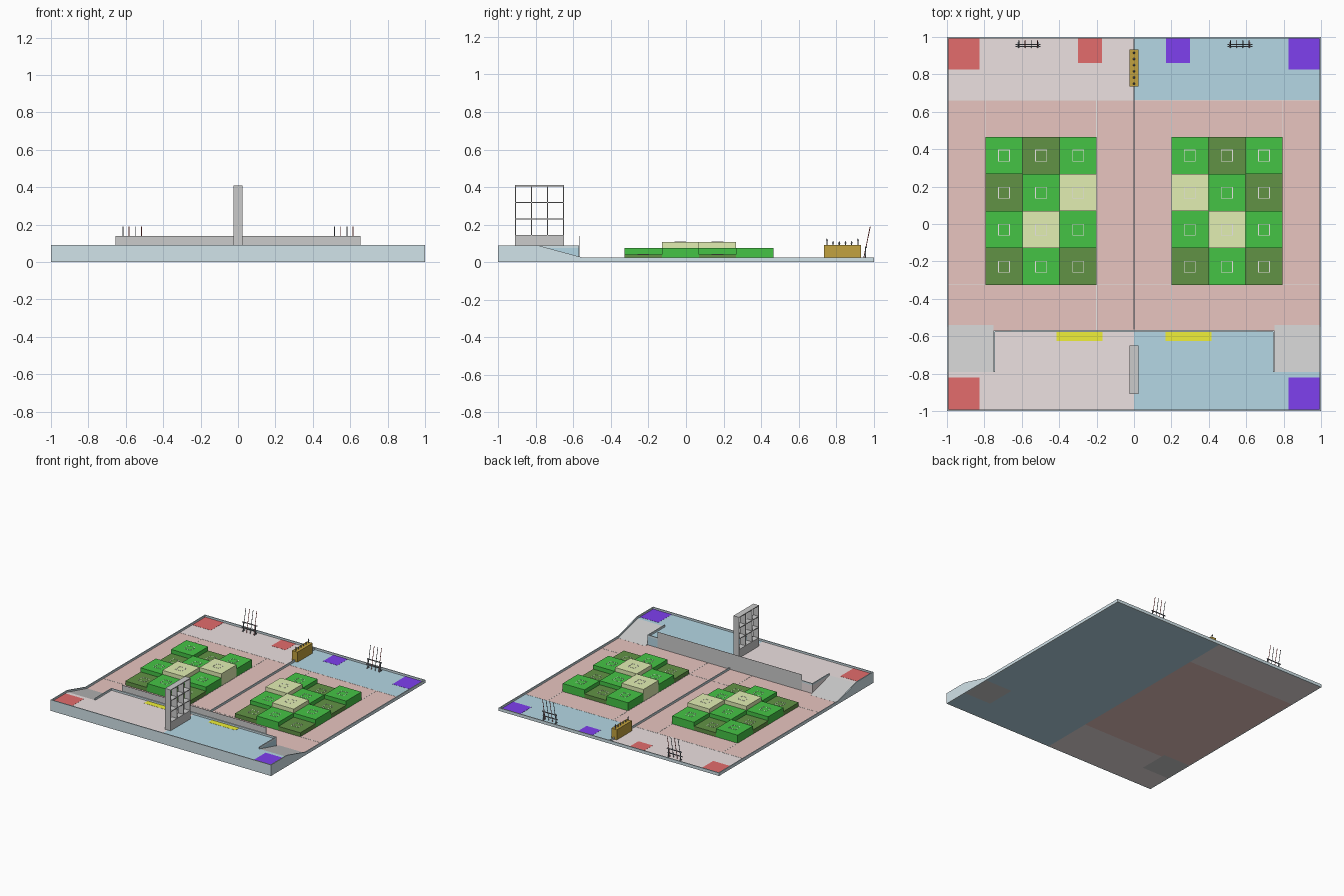
import bpy
from mathutils import Vector

if "Cube" in bpy.data.objects:
    bpy.data.objects.remove(bpy.data.objects["Cube"])


def material(name, r, g, b):
    m = bpy.data.materials.new(name)
    m.diffuse_color = (r, g, b, 1)
    m.use_nodes = True
    m.node_tree.nodes["Principled BSDF"].inputs["Base Color"].default_value = m.diffuse_color
    return m


CURB = material("curb_blue", .64, .77, .82)
BLUE = material("zone_blue", .46, .68, .78)
PINK = material("zone_pink", .84, .75, .75)
ROSE = material("floor_rose", .81, .56, .53)
RED = material("pad_red", .77, .15, .15)
INDIGO = material("pad_blue", .21, .05, .86)
YELLOW = material("strip_yellow", .87, .87, .04)
BROWN = material("wood_brown", .54, .36, .05)
DARK = material("metal_dark", .22, .25, .28)
RAMP = material("ramp_grey", .6, .6, .6)
LINE = material("line_white", .82, .8, .78)
GREENS = {"d": (.042, material("green_dark", .12, .29, .06)),
          "m": (.075, material("green_mid", .06, .55, .06)),
          "l": (.108, material("green_light", .76, .86, .45))}


def mesh(name, verts, faces, mat=None):
    me = bpy.data.meshes.new(name)
    me.from_pydata(verts, [], faces)
    me.update()
    ob = bpy.data.objects.new(name, me)
    bpy.context.collection.objects.link(ob)
    if mat:
        me.materials.append(mat)
    return ob


def prism(name, profile, xa, xb, mat=None):
    """Extrude a counter-clockwise (y, z) profile along x."""
    x0, x1 = sorted((xa, xb))
    n = len(profile)
    verts = [(x, y, z) for x in (x0, x1) for y, z in profile]
    faces = [tuple(reversed(range(n))), tuple(range(n, 2 * n))]
    faces += [(i, (i + 1) % n, n + (i + 1) % n, n + i) for i in range(n)]
    return mesh(name, verts, faces, mat)


def box(name, xa, xb, y0, y1, z0, z1, mat=None):
    return prism(name, [(y0, z0), (y1, z0), (y1, z1), (y0, z1)], xa, xb, mat)


def rod(name, a, b, r, mat=None, r2=None):
    a, b = Vector(a), Vector(b)
    d = b - a
    bpy.ops.mesh.primitive_cone_add(vertices=8, radius1=r, radius2=r if r2 is None else r2,
                                    depth=d.length, location=(a + b) / 2)
    ob = bpy.context.object
    ob.name = name
    ob.rotation_euler = d.to_track_quat('Z', 'Y').to_euler()
    if mat:
        ob.data.materials.append(mat)


def frame(name, x, y, z, half, w, mat):
    """Flat square outline."""
    h, i, t = half, half - w, .001
    box(name, x - h, x + h, y - h, y - i, z, z + t, mat)
    box(name, x - h, x + h, y + i, y + h, z, z + t, mat)
    box(name, x - h, x - i, y - i, y + i, z, z + t, mat)
    box(name, x + i, x + h, y - i, y + i, z, z + t, mat)


FLOOR, DECK, T = .009, .075, .008   # floor top, platform top, curb thickness
PATTERN = ["mdm", "lmd", "mlm", "dmd"]   # right half, back row first
SIDE = [(-1, 0), (1, 0), (1, .025), (-.55, .025), (-.79, .09), (-1, .09)]

for s in (-1, 1):
    zone = PINK if s < 0 else BLUE
    pad = RED if s < 0 else INDIGO

    # floor and back zone
    if s < 0:
        box("floor", 0, -.992, -.57, .66, 0, FLOOR, ROSE)
    else:
        box("floor_base", 0, .992, -.57, .66, 0, FLOOR - .002, BLUE)
        box("floor", 0, .992, -.57, .66, FLOOR - .002, FLOOR, ROSE)
    box("back_zone", 0, s * .992, .66, .992, 0, FLOOR, zone)

    # raised front platform, ramp and side curb
    box("platform", 0, s * .75, -.992, -.57, 0, DECK, zone)
    box("platform_corner", s * .75, s * .992, -.992, -.79, 0, DECK, zone)
    prism("ramp", [(-.79, 0), (-.54, 0), (-.54, FLOOR + .0005), (-.79, DECK)],
          s * .75, s * .992, RAMP)
    prism("side_curb", SIDE, s * (1 - T), s, CURB)
    box("platform_side_curb", s * (.75 - T), s * .75, -.79, -.57, DECK, .09, CURB)

    # coloured pads
    e = FLOOR + .001
    box("back_corner_pad", s * .825, s * .992, .825, .992, FLOOR, e, pad)
    box("back_inner_pad", s * .17, s * .3, .86, .992, FLOOR, e, pad)
    box("front_corner_pad", s * .825, s * .992, -.992, -.82, DECK, DECK + .001, pad)
    box("yellow_strip", s * .168, s * .415, -.625, -.578, DECK, DECK + .001, YELLOW)

    # floor lines
    for x, y0 in ((.2, -.57), (.793, .465)):
        box("floor_line", s * (x - .002), s * (x + .002), y0, .66, FLOOR, e, LINE)
    box("floor_line", 0, s * .992, .66, .664, FLOOR, e, LINE)
    box("floor_line", s * .793, s * .992, -.327, -.323, FLOOR, e, LINE)
    box("floor_line", 0, s * .2, -.327, -.323, FLOOR, e, LINE)

    # stepped green blocks with a square mark
    p = .198
    for r, row in enumerate(PATTERN):
        for c, key in enumerate(row):
            top, mat = GREENS[key]
            x, y = s * (.2 + p * (c + .5)), .465 - p * (r + .5)
            box("green_block", x - p / 2, x + p / 2, y - p / 2, y + p / 2, FLOOR, top, mat)
            frame("block_mark", x, y, top, .031, .003, LINE)

    # rod stand on the back edge
    cx = s * .566
    for dx in (-.055, .055):
        box("stand_post", cx + dx - .003, cx + dx + .003, .953, .959, FLOOR, .085, DARK)
        box("stand_foot", cx + dx - .003, cx + dx + .003, .94, .972, FLOOR, .014, DARK)
    for y, z in ((.95, .04), (.96, .08)):
        box("stand_bar", cx - .067, cx + .067, y - .003, y + .003, z - .003, z + .003, DARK)
    for k in range(4):
        x = cx + (k - 1.5) * .033
        rod("leaning_rod", (x, .944, FLOOR), (x, .981, .19), .0022, RED if k % 2 else DARK)

# perimeter and dividing curbs
box("front_curb", -.992, .992, -1, -1 + T, 0, .09, CURB)
box("back_curb", -.992, .992, 1 - T, 1, 0, .025, CURB)
box("centre_curb", -T / 2, T / 2, -.565, .992, FLOOR, .025, CURB)
box("platform_edge_curb", -.75, .75, -.57 - T, -.57, DECK, .09, CURB)
box("barrier_panel", -.655, .655, -.57, -.568, FLOOR, .14)

# grid rack on a plinth
Y0, Y1, Z0, Z1, W = -.91, -.65, .145, .41, .006
box("rack_plinth", -.025, .025, Y0, Y1, DECK, Z0)
for i in range(4):
    y = Y0 + (Y1 - Y0 - W) * i / 3
    z = Z0 - W + (Z1 - Z0) * i / 3
    box("rack_upright", -.025, .025, y, y + W, Z0, Z1)
    if i:
        box("rack_shelf", -.025, .025, Y0, Y1, z, z + W)

# wooden holder with pegs
box("wood_holder", -.025, .025, .735, .932, FLOOR, .092, BROWN)
for k in range(6):
    y = .75 + k * .033
    h = .115 if k in (0, 5) else .1
    rod("holder_peg", (0, y, .09), (0, y, h), .003, DARK)
    rod("peg_tip", (0, y, h), (0, y, h + .012), .006, DARK, .001)
